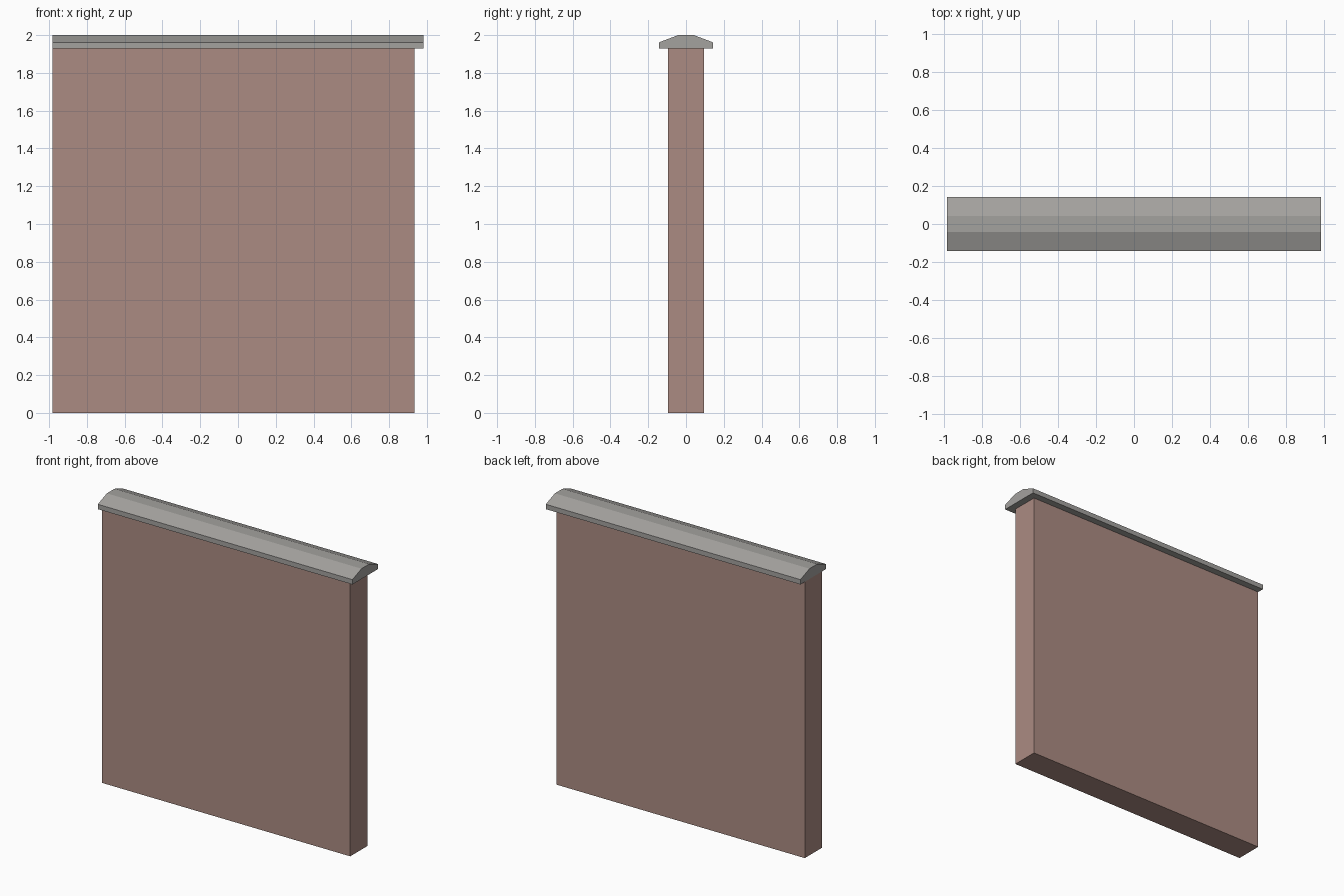
import bpy, bmesh

if "Cube" in bpy.data.objects:
    bpy.data.objects.remove(bpy.data.objects["Cube"])

def material(name, rgb):
    m = bpy.data.materials.new(name)
    m.diffuse_color = (*rgb, 1)
    m.use_nodes = True
    m.node_tree.nodes["Principled BSDF"].inputs["Base Color"].default_value = m.diffuse_color
    return m

def extrude_x(name, profile, x0, x1, mat):
    """Extrude a closed (y, z) profile along x."""
    bm = bmesh.new()
    face = bm.faces.new([bm.verts.new((x0, y, z)) for y, z in profile])
    out = bmesh.ops.extrude_face_region(bm, geom=[face])
    verts = [v for v in out["geom"] if isinstance(v, bmesh.types.BMVert)]
    bmesh.ops.translate(bm, verts=verts, vec=(x1 - x0, 0, 0))
    bmesh.ops.recalc_face_normals(bm, faces=bm.faces)
    me = bpy.data.meshes.new(name)
    bm.to_mesh(me)
    bm.free()
    me.materials.append(mat)
    ob = bpy.data.objects.new(name, me)
    bpy.context.collection.objects.link(ob)
    return ob

brick = material("dusty_red_brick", (0.41, 0.26, 0.225))
stone = material("grey_stone", (0.37, 0.36, 0.345))

# Wall panel, flush with the coping on the left, short of it on the right
extrude_x("wall", [(-0.096, 0), (0.094, 0), (0.094, 1.928), (-0.096, 1.928)],
          -0.983, 0.934, brick)

# Bevelled coping with a flat top
half = [(0.142, 1.928), (0.142, 1.962), (0.042, 2.0)]
profile = half + [(-y, z) for y, z in reversed(half)]
extrude_x("coping", profile, -0.983, 0.983, stone)
